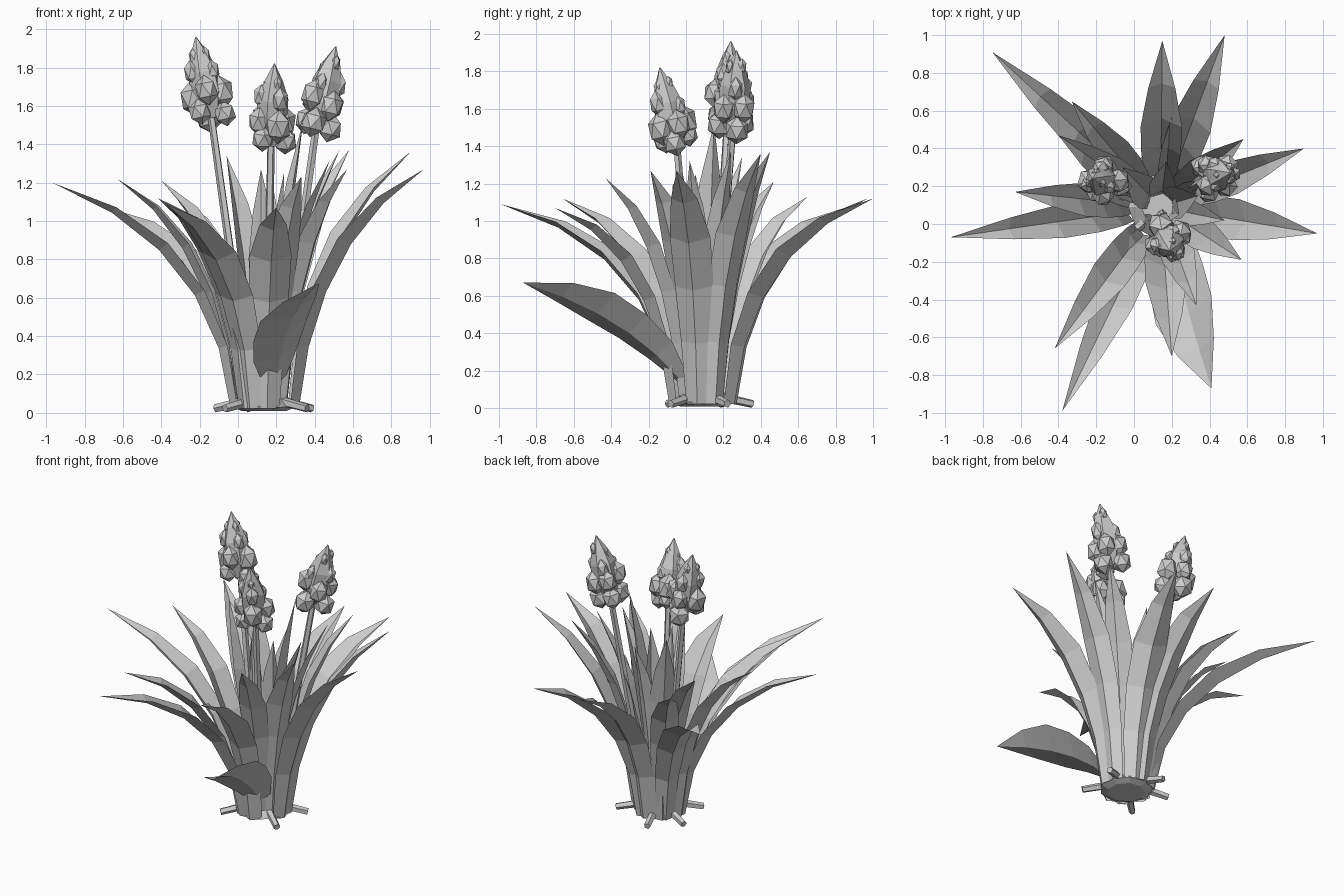
import bpy, bmesh, math, random
from mathutils import Vector, Matrix

if "Cube" in bpy.data.objects:
    bpy.data.objects.remove(bpy.data.objects["Cube"])
random.seed(4)

grey = bpy.data.materials.new("plain_grey")
grey.use_nodes = True
grey.diffuse_color = (0.6, 0.6, 0.6, 1)
grey.node_tree.nodes["Principled BSDF"].inputs["Base Color"].default_value = (0.6, 0.6, 0.6, 1)

CENTRE = Vector((0.14, 0.09, 0))
UP = Vector((0, 0, 1))


def finish(bm, name):
    mesh = bpy.data.meshes.new(name)
    bm.to_mesh(mesh)
    bm.free()
    mesh.materials.append(grey)
    obj = bpy.data.objects.new(name, mesh)
    bpy.context.collection.objects.link(obj)
    return obj


def bezier(a, b, c, t):
    return a * (1 - t) ** 2 + b * 2 * t * (1 - t) + c * t * t


def leaf(name, base, ctrl, tip, half_width, fold=0.55, roll=0.0, foot=0.6):
    """Folded blade swept along a curve, ending in a point."""
    bm = bmesh.new()
    shape = [foot, 0.78, 0.95, 1.0, 0.65]
    rows = []
    for i, w in enumerate(shape):
        t = i / len(shape)
        p = bezier(base, ctrl, tip, t)
        tangent = (bezier(base, ctrl, tip, t + 0.02) - p).normalized()
        side = tangent.cross(UP).normalized()
        side = Matrix.Rotation(roll, 3, tangent) @ side
        normal = side.cross(tangent)
        w *= half_width
        rows.append([bm.verts.new(p + side * s * w + normal * abs(s) * w * fold)
                     for s in (-1, 0, 1)])
    for r, q in zip(rows, rows[1:]):
        for k in range(2):
            bm.faces.new((r[k], r[k + 1], q[k + 1], q[k]))
    end = bm.verts.new(tip)
    for k in range(2):
        bm.faces.new((rows[-1][k], rows[-1][k + 1], end))
    return finish(bm, name)


def tube(bm, points, radii, sides=5):
    """Closed low-poly tube through a few points."""
    rings = []
    for i, p in enumerate(points):
        d = points[min(i + 1, len(points) - 1)] - points[max(i - 1, 0)]
        rot = d.to_track_quat('Z', 'Y')
        rings.append([bm.verts.new(p + rot @ Vector((math.cos(a) * radii[i], math.sin(a) * radii[i], 0)))
                      for a in (math.tau * k / sides for k in range(sides))])
    for r, q in zip(rings, rings[1:]):
        for k in range(sides):
            n = (k + 1) % sides
            bm.faces.new((r[k], r[n], q[n], q[k]))
    bm.faces.new(rings[0][::-1])
    bm.faces.new(rings[-1])


# Arching outer leaves: tip position and half width
outer_tips = [
    (-0.97, -0.07, 1.20, 0.09), (-0.75, 0.91, 1.09, 0.10), (-0.63, 0.17, 1.22, 0.09),
    (-0.40, 0.47, 1.21, 0.09), (-0.33, 0.65, 1.13, 0.09), (0.15, 0.97, 1.12, 0.11),
    (0.48, 1.00, 1.12, 0.11), (0.58, 0.45, 1.37, 0.09), (0.90, 0.40, 1.36, 0.09),
    (0.97, -0.05, 1.27, 0.11), (0.57, -0.19, 1.27, 0.09), (0.33, -0.43, 1.23, 0.09),
    (0.20, -0.70, 1.07, 0.11), (-0.42, -0.66, 1.12, 0.10), (-0.38, -0.99, 1.09, 0.10),
]
for i, (x, y, z, w) in enumerate(outer_tips):
    tip = Vector((x, y, z))
    flat = Vector((x, y, 0)) - CENTRE
    out = flat.normalized()
    base = CENTRE + out * (0.18 if flat.length > 0.7 else 0.13) + UP * 0.02
    rise = 0.78 - 0.12 * (z - 1.0) / 0.3
    ctrl = base + out * 0.08 + UP * z * rise
    leaf(f"outer_leaf_{i + 1}", base, ctrl, tip, w)

# Upright inner leaves: tip position and half width
inner_tips = [(0.34, 0.15, 1.52, 0.09), (-0.06, 0.30, 1.34, 0.09), (0.12, -0.02, 1.27, 0.075),
              (0.24, 0.05, 1.25, 0.075), (0.53, 0.24, 1.37, 0.075), (0.17, 0.33, 1.25, 0.075),
              (0.48, 0.02, 1.32, 0.075)]
for i, (x, y, z, w) in enumerate(inner_tips):
    tip = Vector((x, y, z))
    out = (Vector((x, y, 0)) - CENTRE).normalized()
    base = CENTRE + out * 0.07 + UP * 0.02
    leaf(f"inner_leaf_{i + 1}", base, base + out * 0.03 + UP * 0.7, tip, w)

# Low drooping leaf at the front
leaf("drooping_leaf", Vector((0.20, -0.03, 0.15)), Vector((0.23, -0.32, 0.50)),
     Vector((0.41, -0.87, 0.67)), 0.18, fold=0.28, roll=0.45, foot=0.35)

# Flower stems and spikes: bottom and tip of each spike
flowers = [((-0.13, 0.22, 1.50), (-0.22, 0.24, 1.96)),
           ((0.40, 0.25, 1.46), (0.51, 0.27, 1.91)),
           ((0.17, -0.04, 1.36), (0.19, -0.14, 1.82))]
for n, (low, high) in enumerate(flowers, 1):
    low, high = Vector(low), Vector(high)
    axis = high - low
    rot = axis.to_track_quat('Z', 'Y')
    foot = CENTRE + (low - CENTRE) * 0.25
    foot.z = 0.02
    bm = bmesh.new()
    tube(bm, [foot, foot.lerp(low, 0.5), low + axis * 0.1], [0.026, 0.023, 0.02])
    finish(bm, f"flower_stem_{n}")

    # Tapered core
    bm = bmesh.new()
    tube(bm, [low + axis * t for t in (0.08, 0.35, 0.6, 0.8, 1)],
         [0.04, 0.085, 0.082, 0.05, 0.003], 6)
    # Faceted buds, smaller and more pointed towards the top
    for t, ring, size, count in ((0.14, 0.075, 0.066, 3), (0.36, 0.075, 0.066, 4),
                                 (0.58, 0.062, 0.042, 3), (0.78, 0.036, 0.024, 3)):
        turn = random.uniform(0, math.tau)
        for k in range(count):
            a = turn + math.tau * k / count
            spot = low + axis * (t + random.uniform(-0.05, 0.05)) \
                + rot @ Vector((math.cos(a) * ring, math.sin(a) * ring, 0))
            spin = Matrix.Rotation(random.uniform(0, 3), 4, 'Z')
            stretch = Matrix.Diagonal((1, 1, 1 + t * 0.9, 1))
            bmesh.ops.create_icosphere(
                bm, subdivisions=1, radius=size * random.uniform(0.88, 1.12),
                matrix=Matrix.Translation(spot) @ rot.to_matrix().to_4x4() @ stretch @ spin)
    finish(bm, f"flower_spike_{n}")

# Crown at the foot of the plant
bm = bmesh.new()
tube(bm, [CENTRE + UP * z for z in (0.008, 0.03, 0.1)], [0.12, 0.17, 0.1], 9)
finish(bm, "crown")

# Short roots spreading from the crown
for k, angle in enumerate((-38, 28, 108, 158, 222)):
    a = math.radians(angle)
    out = Vector((math.cos(a), math.sin(a), 0))
    bm = bmesh.new()
    tube(bm, [CENTRE + out * 0.1 + UP * 0.06, CENTRE + out * 0.28 + UP * 0.022],
         [0.026, 0.022], 5)
    finish(bm, f"root_{k + 1}")
